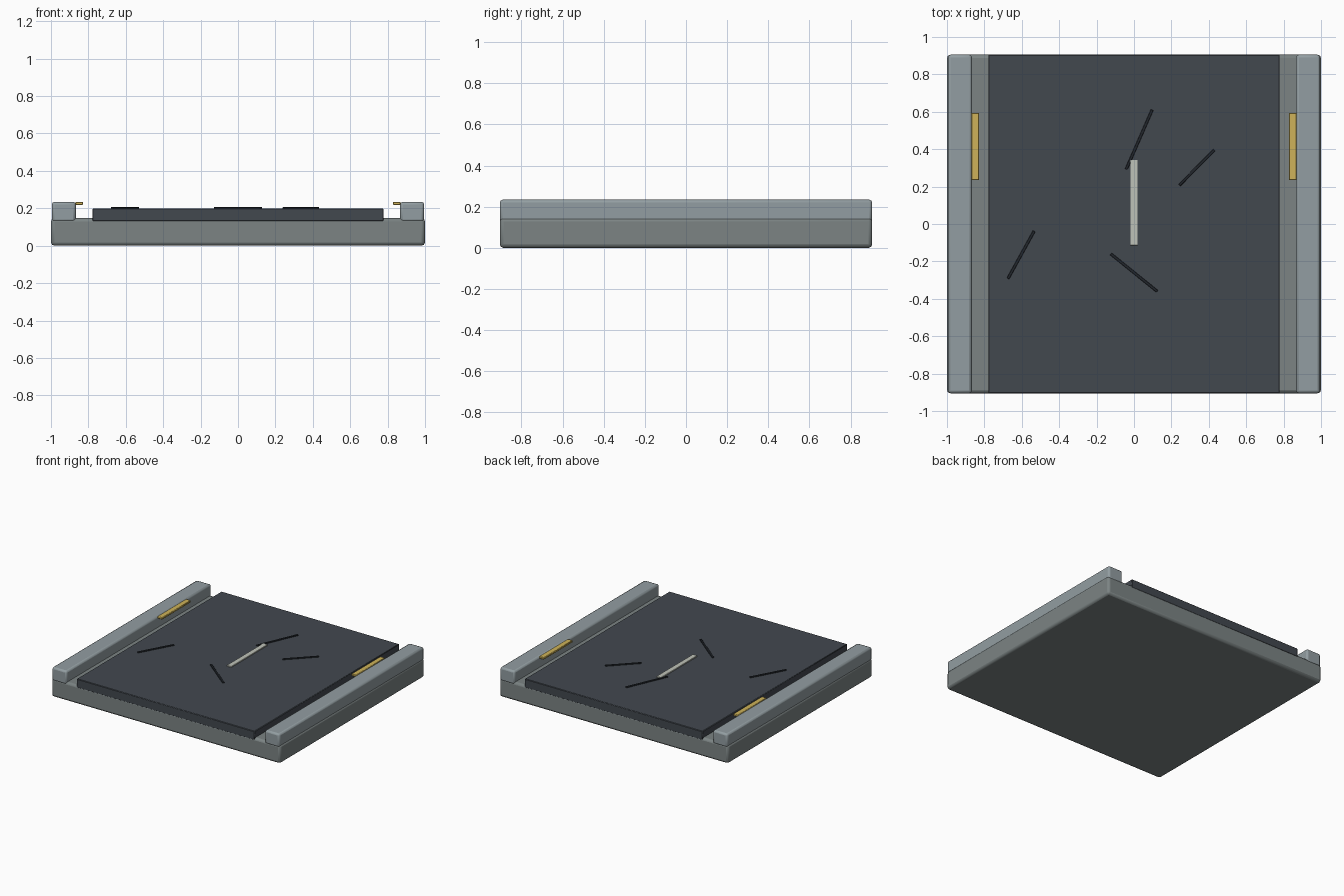
import bpy, math

if "Cube" in bpy.data.objects:
    bpy.data.objects.remove(bpy.data.objects["Cube"])


def material(name, rgb):
    m = bpy.data.materials.new(name)
    m.diffuse_color = (*rgb, 1)
    m.use_nodes = True
    m.node_tree.nodes["Principled BSDF"].inputs["Base Color"].default_value = m.diffuse_color
    return m


STONE = material("stone", (0.20, 0.23, 0.23))
CURB = material("curb_grey", (0.29, 0.34, 0.36))
ASPHALT = material("asphalt", (0.055, 0.065, 0.078))
CRACK = material("crack_dark", (0.016, 0.02, 0.026))
YELLOW = material("yellow_paint", (0.62, 0.45, 0.10))
WHITE = material("faded_white_paint", (0.52, 0.54, 0.48))


def box(name, lo, hi, mat, bevel=0.0, segments=2, angle=0.0):
    """Box between two corners, optionally turned about z and bevelled."""
    bpy.ops.mesh.primitive_cube_add(size=1, location=[(a + b) / 2 for a, b in zip(lo, hi)])
    ob = bpy.context.object
    ob.name = name
    ob.scale = [b - a for a, b in zip(lo, hi)]
    bpy.ops.object.transform_apply(location=False, rotation=False, scale=True)
    ob.rotation_euler.z = angle
    ob.data.materials.append(mat)
    if bevel:
        mod = ob.modifiers.new("bevel", 'BEVEL')
        mod.width = bevel
        mod.segments = segments
        bpy.ops.object.shade_smooth_by_angle(angle=math.radians(35))
    return ob


HALF_Y = 0.905

# Foundation slab and road surface
box("base_slab", (-1, -HALF_Y, 0), (1, HALF_Y, 0.147), STONE, 0.018)
box("road_surface", (-0.778, -HALF_Y, 0.13), (0.778, HALF_Y, 0.2), ASPHALT, 0.004, 1)

# Kerbs with yellow inner markers
for side, s in (("left", -1), ("right", 1)):
    x0, x1 = sorted((s * 0.867, s * 0.995))
    box(side + "_curb", (x0, -HALF_Y, 0.127), (x1, HALF_Y, 0.234), CURB, 0.014)
    x0, x1 = sorted((s * 0.828, s * 0.870))
    box(side + "_yellow_marker", (x0, 0.234, 0.218), (x1, 0.594, 0.234), YELLOW, 0.003, 1)

# Centre lane dash
box("lane_dash", (-0.02, -0.114, 0.197), (0.02, 0.343, 0.208), WHITE, 0.002, 1)

# Cracks, each given by its two end points
cracks = [((-0.042, 0.292), (0.097, 0.610)), ((0.243, 0.208), (0.430, 0.396)),
          ((-0.674, -0.292), (-0.534, -0.038)), ((-0.124, -0.160), (0.124, -0.360))]
for i, ((ax, ay), (bx, by)) in enumerate(cracks, 1):
    cx, cy = (ax + bx) / 2, (ay + by) / 2
    h = math.hypot(bx - ax, by - ay) / 2
    box(f"crack_{i}", (cx - h, cy - 0.0075, 0.197), (cx + h, cy + 0.0075, 0.207), CRACK,
        0.002, 1, math.atan2(by - ay, bx - ax))
